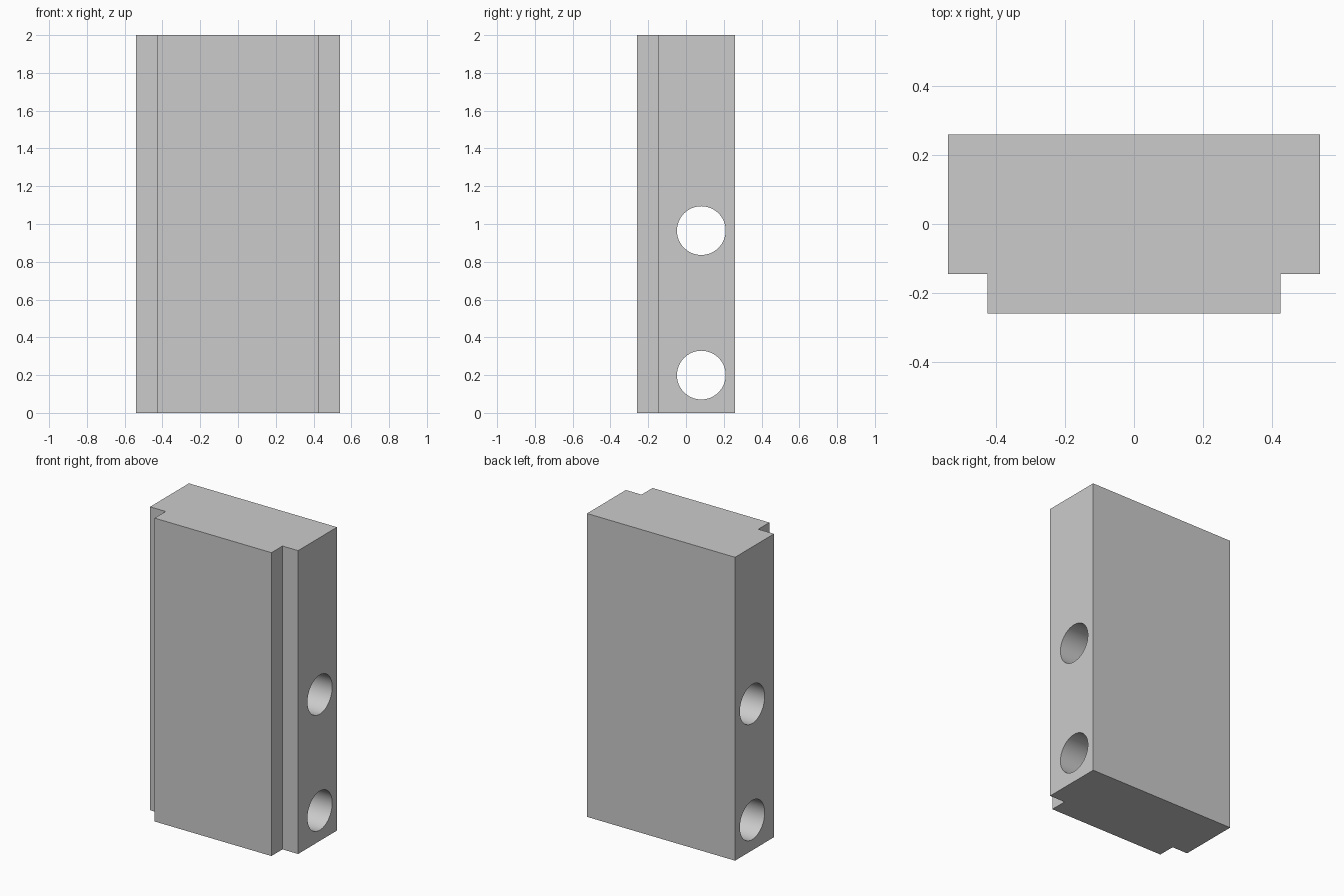
import bpy
import bmesh
from math import pi, radians

if "Cube" in bpy.data.objects:
    bpy.data.objects.remove(bpy.data.objects["Cube"])

HEIGHT = 2.0
HALF_W, HALF_D = 0.54, 0.26
STEP_X, STEP_Y = 0.426, -0.145
HOLE_R, HOLE_Y = 0.129, 0.081


# Block: stepped half profile, mirrored in x and extruded upward
half = [(STEP_X, -HALF_D), (STEP_X, STEP_Y), (HALF_W, STEP_Y), (HALF_W, HALF_D)]
profile = half + [(-x, y) for x, y in reversed(half)]

bm = bmesh.new()
face = bm.faces.new([bm.verts.new((x, y, 0)) for x, y in profile])
top = bmesh.ops.extrude_face_region(bm, geom=[face])["geom"]
bmesh.ops.translate(bm, vec=(0, 0, HEIGHT),
                    verts=[v for v in top if isinstance(v, bmesh.types.BMVert)])
bmesh.ops.recalc_face_normals(bm, faces=bm.faces)
mesh = bpy.data.meshes.new("block")
bm.to_mesh(mesh)
bm.free()
block = bpy.data.objects.new("block", mesh)
bpy.context.collection.objects.link(block)


# Two round holes running sideways through the block
def drill(z):
    bpy.ops.mesh.primitive_cylinder_add(vertices=64, radius=HOLE_R, depth=1.5,
                                        location=(0, HOLE_Y, z), rotation=(0, pi / 2, 0))
    cutter = bpy.context.object
    cutter.name = "hole_cutter"
    cutter.hide_render = True
    mod = block.modifiers.new("hole", 'BOOLEAN')
    mod.operation = 'DIFFERENCE'
    mod.solver = 'EXACT'
    mod.object = cutter
    bpy.context.view_layer.objects.active = block
    bpy.ops.object.modifier_apply(modifier=mod.name)
    bpy.data.objects.remove(cutter)


for hole_z in (0.2, 0.965):
    drill(hole_z)

# Smooth hole walls, crisp outer edges
block.select_set(True)
bpy.context.view_layer.objects.active = block
bpy.ops.object.shade_smooth_by_angle(angle=radians(30))
